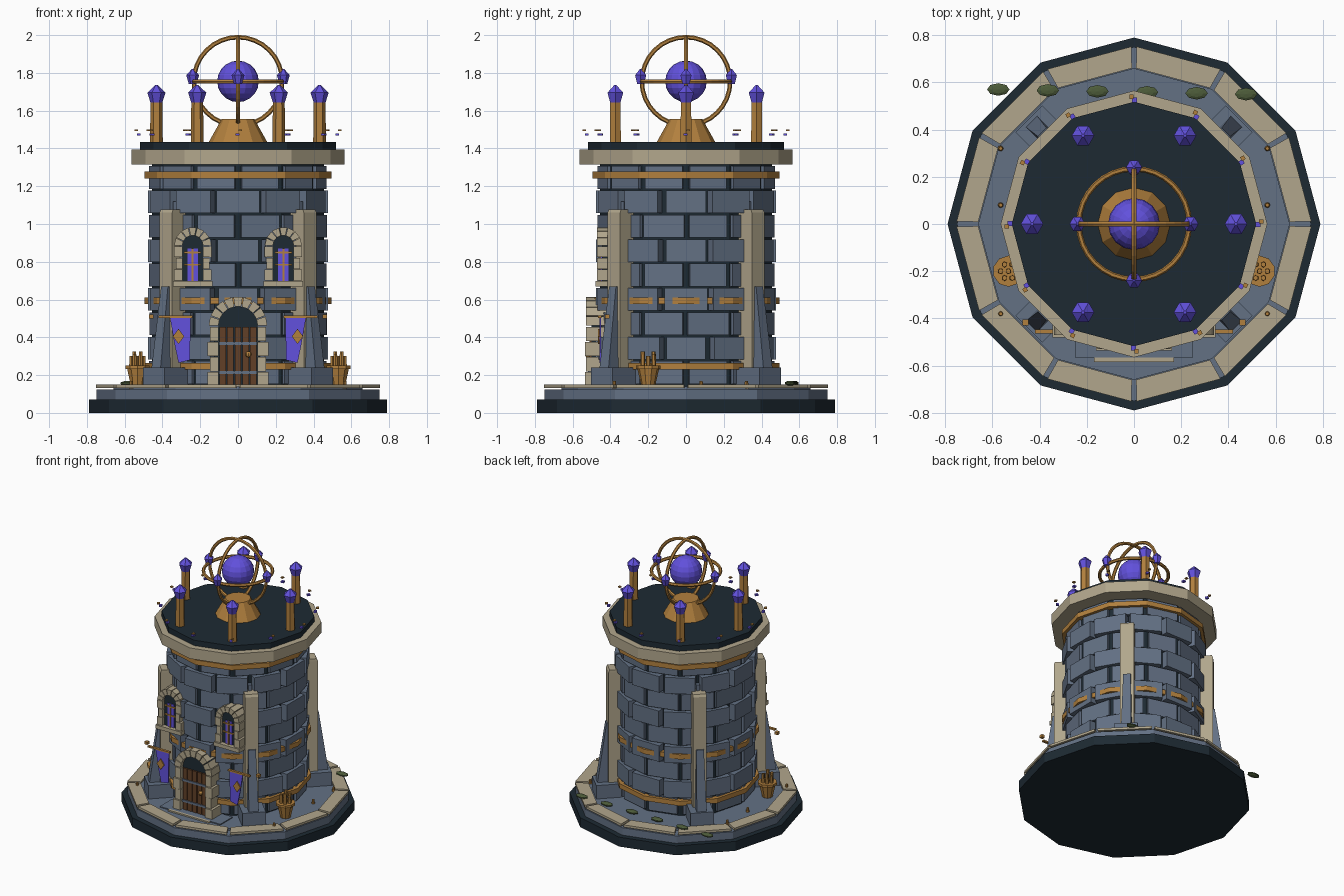
import bpy, bmesh, math, random
from math import sin, cos, pi, radians
from mathutils import Matrix, Vector

random.seed(4)
if "Cube" in bpy.data.objects:
    bpy.data.objects.remove(bpy.data.objects["Cube"])


def material(name, rgb):
    col = [(c / 255) ** 2.2 for c in rgb] + [1]
    m = bpy.data.materials.new(name)
    m.use_nodes = True
    m.diffuse_color = col
    m.node_tree.nodes["Principled BSDF"].inputs["Base Color"].default_value = col
    return m


DARK = material("dark slate", (35, 46, 54))
SLATE = material("blue grey stone", (99, 112, 131))
CREAM = material("pale stone", (176, 165, 139))
BRONZE = material("bronze", (176, 127, 64))
PURPLE = material("violet crystal", (98, 82, 220))
WOOD = material("brown wood", (98, 66, 44))
GREEN = material("moss green", (78, 92, 60))


def finish(name, bm, mat):
    bmesh.ops.recalc_face_normals(bm, faces=bm.faces)
    me = bpy.data.meshes.new(name)
    bm.to_mesh(me)
    bm.free()
    me.materials.append(mat)
    ob = bpy.data.objects.new(name, me)
    bpy.context.collection.objects.link(ob)
    return ob


def box(bm, x0, x1, y0, y1, z0, z1, m=Matrix()):
    """Box between limits, optionally placed by a matrix."""
    c = Vector((x0 + x1, y0 + y1, z0 + z1)) / 2
    s = Matrix.Diagonal((x1 - x0, y1 - y0, z1 - z0, 1))
    return bmesh.ops.create_cube(bm, size=1, matrix=m @ Matrix.Translation(c) @ s)["verts"]


def turn(deg):
    return Matrix.Rotation(radians(deg), 4, 'Z')


def cone(bm, r0, r1, z0, z1, n, x=0, y=0, m=Matrix()):
    bmesh.ops.create_cone(bm, cap_ends=True, segments=n, radius1=r0, radius2=r1, depth=z1 - z0,
                          matrix=Matrix.Translation((x, y, (z0 + z1) / 2)) @ m)


def plate(bm, pts, y0, y1):
    """Extrude an outline in the xz plane from y0 to y1."""
    face = bm.faces.new([bm.verts.new((x, y0, z)) for x, z in pts])
    new = bmesh.ops.extrude_face_region(bm, geom=[face])["geom"]
    for v in new:
        if isinstance(v, bmesh.types.BMVert):
            v.co.y = y1


def ring(bm, r0, r1, z0, z1, gap=0):
    """Twelve straight ring segments, with open joints if gap is set."""
    for k in range(12):
        a, b = radians(30 * k + gap), radians(30 * k + 30 - gap)
        lo = [bm.verts.new((r * cos(t), r * sin(t), z0)) for r, t in ((r0, a), (r1, a), (r1, b), (r0, b))]
        hi = [bm.verts.new((v.co.x, v.co.y, z1)) for v in lo]
        bm.faces.new(lo)
        bm.faces.new(hi)
        for i in range(4):
            if gap or i % 2 == 1 or i == 0 or i == 2:
                bm.faces.new((lo[i], lo[(i + 1) % 4], hi[(i + 1) % 4], hi[i]))
    if not gap:
        bmesh.ops.remove_doubles(bm, verts=bm.verts, dist=1e-5)


def arch(bm, cx, cz, r0, r1, y0, y1, n):
    """Wedge stones over an opening."""
    for k in range(n):
        a, b = pi * (k + .05) / n, pi * (k + .95) / n
        plate(bm, [(cx + r * cos(t), cz + r * sin(t)) for r, t in ((r0, a), (r1, a), (r1, b), (r0, b))], y0, y1)


def simple(name, mat, fn, *args):
    bm = bmesh.new()
    fn(bm, *args)
    return finish(name, bm, mat)


# Stepped base, paving rim and roof
simple("base", DARK, cone, .79, .79, 0, .07, 12)
simple("terrace", SLATE, cone, .75, .75, .07, .125, 12)
simple("paving_rim", CREAM, ring, .66, .752, .133, .15, .8)
simple("terrace_floor", SLATE, cone, .66, .66, .12, .14, 12)
simple("tower_core", DARK, cone, .455, .455, .12, 1.32, 12)
simple("cornice", CREAM, cone, .565, .565, 1.315, 1.395, 12)
simple("roof_deck", DARK, cone, .518, .518, 1.39, 1.435, 12)
for i, (z0, z1) in enumerate(((.23, .265), (.577, .612), (1.242, 1.278))):
    simple("bronze_band_%d" % i, BRONZE, ring, .44, .495, z0, z1)

# Staggered wall blocks
bm = bmesh.new()
for row in range(9):
    z = .15 + row * .129
    on_face = row % 2 == 0
    r = .457 if on_face else .476
    for k in range(12):
        w = random.uniform(.1, .114)
        box(bm, .41, r, -w, w, z + .004, z + .124, turn(30 * k + 15 * on_face))
finish("wall_blocks", bm, SLATE)

# Corner pilasters, buttresses and footings
pil, but = bmesh.new(), bmesh.new()
for k in range(4):
    m = turn(45 + 90 * k)
    box(pil, .43, .54, -.047, .047, .14, 1.06, m)
    for v in box(pil, .43, .54, -.047, .047, 1.06, 1.078, m)[:]:
        if v.co.z > 1.07:
            v.co.xy *= .985
    box(but, .44, .475, -.012, .012, 1.07, 1.12, m)
    box(but, .45, .63, -.08, .08, .125, .24, m)
    for v in box(but, .5, .615, -.034, .034, .23, .67):
        if v.co.z > .5:
            v.co.x = min(v.co.x, .55)
            v.co.y *= .75
        v.co = m @ v.co
finish("pilasters", pil, CREAM)
finish("buttresses", but, SLATE)

# Doorway
bm = bmesh.new()
arch(bm, 0, .46, .104, .155, -.53, -.42, 9)
for s in (-1, 1):
    for k in range(4):
        x = sorted((s * .104, s * (.162 if k % 2 == 0 else .148)))
        box(bm, *x, -.53 - .006 * (k % 2 == 0), -.42, .14 + k * .08, .216 + k * .08)
finish("door_surround", bm, CREAM)
half = [(.104 * cos(pi * k / 10), .46 + .104 * sin(pi * k / 10)) for k in range(11)]
simple("door_recess", DARK, plate, half + [(-.104, .14), (.104, .14)], -.5, -.42)
bm = bmesh.new()
for k in range(5):
    x = -.1 + k * .04
    box(bm, x + .003, x + .037, -.512, -.49, .145, .455)
finish("door_planks", bm, WOOD)
bm = bmesh.new()
for z in (.205, .36):
    box(bm, -.1, .1, -.518, -.5, z, z + .016)
finish("door_straps", bm, SLATE)
bm = bmesh.new()
bmesh.ops.create_uvsphere(bm, u_segments=8, v_segments=6, radius=.016, matrix=Matrix.Translation((.055, -.52, .31)))
finish("door_knob", bm, BRONZE)
simple("door_landing", SLATE, box, -.25, .25, -.565, -.42, .12, .147)
simple("door_step", CREAM, box, -.17, .17, -.585, -.565, .12, .15)

# Windows and banners on both sides of the door
sur, rec, pane, bars = (bmesh.new() for _ in range(4))
cloth, trim = bmesh.new(), bmesh.new()
for s in (-1, 1):
    c = s * .24
    arch(sur, c, .885, .055, .098, -.47, -.32, 7)
    for t in (-1, 1):
        for k in range(3):
            x = sorted((c + t * .055, c + t * (.1 if k % 2 == 0 else .088)))
            box(sur, *x, -.47, -.3, .7 + k * .062, .758 + k * .062)
    box(sur, c - .105, c + .105, -.48, -.3, .67, .698)
    top = [(c + .055 * cos(pi * k / 8), .885 + .055 * sin(pi * k / 8)) for k in range(9)]
    plate(rec, top + [(c - .055, .69), (c + .055, .69)], -.446, -.3)
    box(pane, c - .027, c + .027, -.452, -.44, .698, .87)
    box(bars, c - .005, c + .005, -.459, -.445, .698, .87)
    for z in (.78, .845):
        box(bars, c - .045, c + .045, -.459, -.445, z, z + .009)
    plate(cloth, [(s * x, z) for x, z in ((.25, .505), (.36, .505), (.335, .36), (.315, .265), (.255, .28))], -.458, -.45)
    plate(trim, [(s * x, z) for x, z in ((.285, .405), (.315, .445), (.345, .405), (.315, .365))], -.466, -.456)
    x = sorted((s * .24, s * .42))
    box(trim, *x, -.465, -.447, .503, .515)
    box(trim, s * .46 - .012, s * .46 + .012, -.43, -.405, .5, .52)
finish("window_surrounds", sur, CREAM)
finish("window_recesses", rec, DARK)
finish("window_panes", pane, PURPLE)
finish("window_bars", bars, BRONZE)
finish("banners", cloth, PURPLE)
finish("banner_trim", trim, BRONZE)

# Planters, floor studs and moss
bm = bmesh.new()
for s in (-1, 1):
    x = s * .532
    cone(bm, .036, .058, .14, .235, 10, x, -.2)
    cone(bm, .066, .066, .232, .25, 10, x, -.2)
    for k in range(7):
        r, a = (.033 if k else 0), k * pi / 3
        cone(bm, .013, .011, .24, .3 + .012 * (k % 3), 6, x + r * cos(a), -.2 + r * sin(a))
    for y in (.32, .08, -.38):
        cone(bm, .013, .008, .13, .17, 8, s * .565, y)
finish("planters_and_studs", bm, BRONZE)
bm = bmesh.new()
for k in range(6):
    m = Matrix.Translation((-.575 + .21 * k, .57 - .004 * k, .157)) @ Matrix.Diagonal((.05, .028, .013, 1))
    bmesh.ops.create_uvsphere(bm, u_segments=8, v_segments=5, radius=1, matrix=m)
finish("moss_clumps", bm, GREEN)


def crystal(bm, x, y, z, r, h):
    cone(bm, r * .6, r, z, z + h * .6, 6, x, y, turn(30))
    cone(bm, r, r * .15, z + h * .6, z + h, 6, x, y, turn(30))


# Roof posts with crystals, and small edge ornaments
posts, gems = bmesh.new(), bmesh.new()
for k in range(6):
    x, y = .432 * cos(k * pi / 3), .432 * sin(k * pi / 3)
    cone(posts, .034, .031, 1.43, 1.65, 6, x, y, turn(30))
    crystal(gems, x, y, 1.635, .048, .1)
for k in range(12):
    m = turn(30 * k)
    box(gems, .515, .535, -.012, .008, 1.468, 1.48, m)
    box(posts, .53, .548, .002, .02, 1.492, 1.5, m)
for k in range(4):
    crystal(gems, .24 * cos(k * pi / 2), .24 * sin(k * pi / 2), 1.74, .034, .08)
finish("roof_posts", posts, BRONZE)
finish("crystals", gems, PURPLE)

# Orb on a pedestal inside three crossing rings
simple("orb_pedestal", BRONZE, cone, .157, .087, 1.43, 1.555, 12)
bm = bmesh.new()
bmesh.ops.create_uvsphere(bm, u_segments=16, v_segments=10, radius=.11, matrix=Matrix.Translation((0, 0, 1.755)))
finish("orb", bm, PURPLE)
for name, rot in (("level", (0, 0, 0)), ("front", (pi / 2, 0, 0)), ("side", (0, pi / 2, 0))):
    bpy.ops.mesh.primitive_torus_add(major_segments=32, minor_segments=6, major_radius=.234, minor_radius=.012,
                                     location=(0, 0, 1.755), rotation=rot)
    ob = bpy.context.object
    ob.name = "orb_ring_" + name
    ob.data.materials.append(BRONZE)
